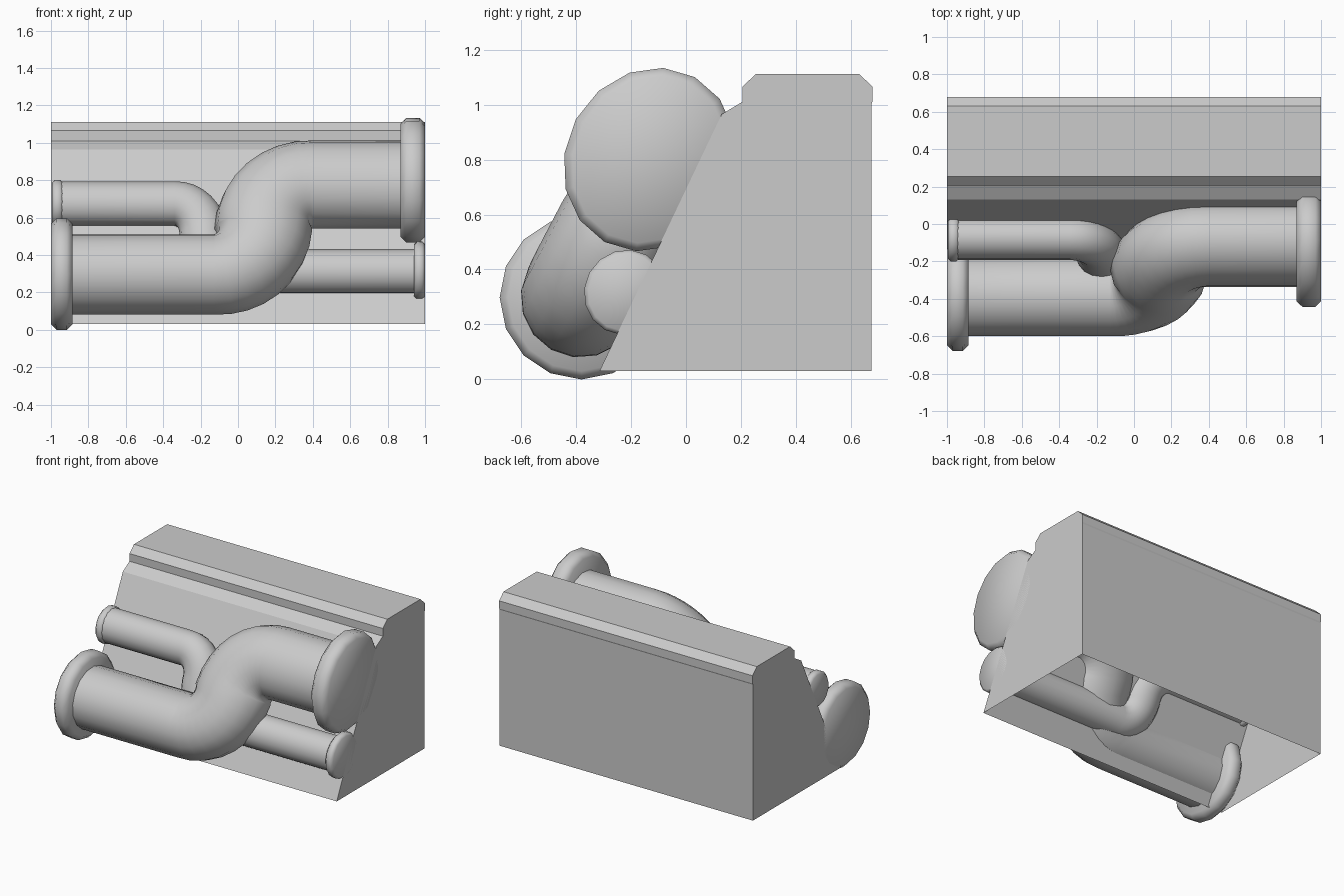
import bpy, bmesh, math
from mathutils import Vector

cube = bpy.data.objects.get("Cube")
if cube:
    bpy.data.objects.remove(cube, do_unlink=True)

grey = bpy.data.materials.new("plain grey")
grey.use_nodes = True
colour = (0.6, 0.6, 0.6, 1)
grey.diffuse_color = colour
grey.node_tree.nodes["Principled BSDF"].inputs["Base Color"].default_value = colour

SIDES = 16
RISE = Vector((0, 0.48, 0.877)).normalized()   # direction up the sloping face
NORMAL = RISE.cross(Vector((1, 0, 0)))


def finish(name, bm, smooth=True):
    bmesh.ops.recalc_face_normals(bm, faces=bm.faces)
    mesh = bpy.data.meshes.new(name)
    bm.to_mesh(mesh)
    bm.free()
    mesh.materials.append(grey)
    obj = bpy.data.objects.new(name, mesh)
    bpy.context.collection.objects.link(obj)
    if smooth:
        bpy.ops.object.select_all(action="DESELECT")
        obj.select_set(True)
        bpy.context.view_layer.objects.active = obj
        bpy.ops.object.shade_smooth_by_angle(angle=math.radians(62))
    return obj


def loft(name, rings, capped):
    """Skin oval rings given as (centre, first axis, second axis)."""
    bm = bmesh.new()
    loops = []
    for centre, u, v in rings:
        angles = [math.tau * i / SIDES for i in range(SIDES)]
        loops.append([bm.verts.new(centre + u * math.cos(a) + v * math.sin(a)) for a in angles])
    for low, high in zip(loops, loops[1:]):
        for i in range(SIDES):
            j = (i + 1) % SIDES
            bm.faces.new((low[i], low[j], high[j], high[i]))
    if capped:
        bm.faces.new(loops[0])
        bm.faces.new(loops[-1])
    return finish(name, bm)


def s_pipe(name, start, end, mid_x, bend, radii, steps=8):
    """Pipe along x with a double bend; radii are (in-plane, across) at start, middle, end."""
    start, end = Vector(start), Vector(end)
    offset = Vector((0, end.y - start.y, end.z - start.z))
    half = offset.length / 2
    direction = offset.normalized()
    across = direction.cross(Vector((1, 0, 0)))
    path = [(start.x, 0, 0, 0)]
    for i in range(steps + 1):
        t = math.pi / 2 * i / steps
        path.append((mid_x - bend + bend * math.sin(t), half * (1 - math.cos(t)), t, i / steps))
    for i in range(1, steps + 1):
        t = math.pi / 2 * (1 - i / steps)
        path.append((mid_x + bend - bend * math.sin(t), half * (1 + math.cos(t)), t, 1 + i / steps))
    path.append((end.x, 2 * half, 0, 2))
    rings = []
    for x, d, tilt, stage in path:
        k = min(int(stage), 1)
        a, b = (radii[k][n] + (radii[k + 1][n] - radii[k][n]) * (stage - k) for n in range(2))
        centre = Vector((x, start.y, start.z)) + direction * d
        u = direction * math.cos(tilt) - Vector((1, 0, 0)) * math.sin(tilt)
        rings.append((centre, u * a, across * b))
    return loft(name, rings, True)


def flange(name, x0, x1, y, z, a, b, bevel):
    """Oval disc with bevelled rims."""
    rings = []
    for x, inset in ((x0, bevel), (x0 + bevel, 0), (x1 - bevel, 0), (x1, bevel)):
        rings.append((Vector((x, y, z)), Vector((0, 0, 1)) * (a - inset) if a == b else RISE * (a - inset),
                      Vector((0, 1, 0)) * (b - inset) if a == b else NORMAL * (b - inset)))
    return loft(name, rings, True)


# Wall block: extruded profile with closed ends and an open underside
profile = [(-0.315, 0.03), (0.13, 0.965), (0.205, 1.01), (0.205, 1.065), (0.255, 1.112),
           (0.63, 1.112), (0.678, 1.065), (0.678, 1.01), (0.674, 1.0), (0.674, 0.03)]
bm = bmesh.new()
ends = [[bm.verts.new((x, y, z)) for y, z in profile] for x in (-1, 1)]
for i in range(len(profile) - 1):
    bm.faces.new((ends[0][i], ends[0][i + 1], ends[1][i + 1], ends[1][i]))
for end in ends:
    bm.faces.new(end)
finish("wall_block", bm, smooth=False)

# Large pipe and its end flanges
s_pipe("large_pipe", (-0.95, -0.385, 0.295), (0.95, -0.112, 0.777), 0.135, 0.265,
       [(0.215, 0.217), (0.262, 0.23), (0.242, 0.216)])
flange("large_flange_right", -1, -0.885, -0.38, 0.298, 0.298, 0.298, 0.03)
flange("large_flange_left", 0.87, 1, -0.132, 0.8, 0.342, 0.306, 0.03)

# Small pipe and its end flanges, dropping the other way
s_pipe("small_pipe", (-0.97, -0.08, 0.675), (0.97, -0.22, 0.312), -0.18, 0.16,
       [(0.12, 0.111), (0.135, 0.12), (0.12, 0.115)])
flange("small_flange_right", -0.995, -0.935, -0.078, 0.675, 0.128, 0.122, 0.015)
flange("small_flange_left", 0.94, 1, -0.22, 0.317, 0.156, 0.15, 0.015)
